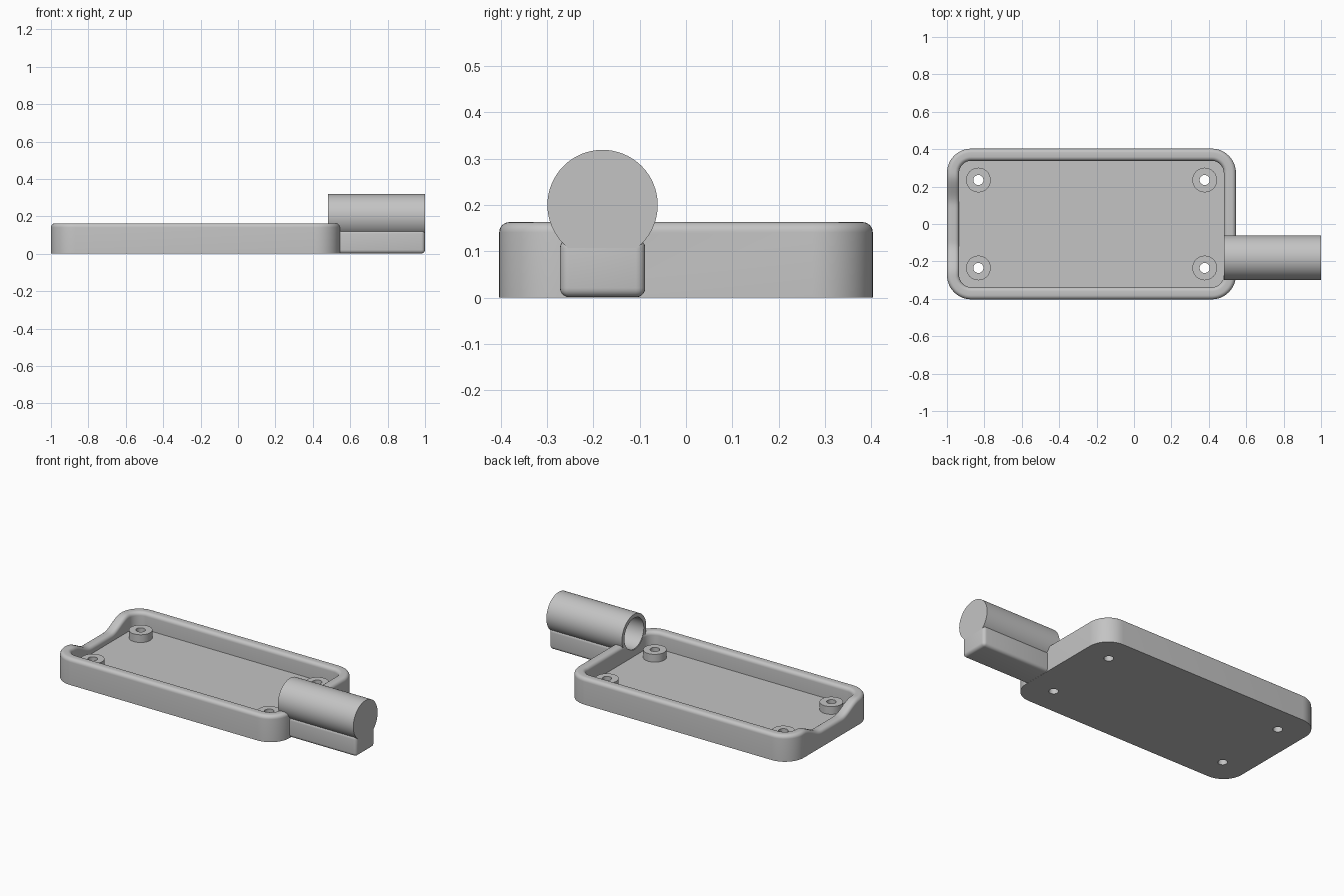
import bpy, bmesh, math
from mathutils import Matrix, Vector

cube = bpy.data.objects.get("Cube")
if cube:
    bpy.data.objects.remove(cube, do_unlink=True)

grey = bpy.data.materials.new("plain grey")
grey.use_nodes = True
grey.diffuse_color = (0.55, 0.55, 0.55, 1)
grey.node_tree.nodes["Principled BSDF"].inputs["Base Color"].default_value = (0.55, 0.55, 0.55, 1)

X0, X1, HALF_Y = -1.0, 0.545, 0.403
HEIGHT, WALL, FLOOR, CORNER, RIM = 0.163, 0.065, 0.06, 0.13, 0.022
TUBE_Y, TUBE_Z, TUBE_R, BORE_R = -0.18, 0.2, 0.119, 0.095
TUBE_X0, TUBE_X1 = 0.482, 1.0


def finish(name, bm):
    bmesh.ops.recalc_face_normals(bm, faces=bm.faces[:])
    mesh = bpy.data.meshes.new(name)
    bm.to_mesh(mesh)
    bm.free()
    obj = bpy.data.objects.new(name, mesh)
    bpy.context.collection.objects.link(obj)
    mesh.materials.append(grey)
    return obj


def smooth(obj):
    bpy.ops.object.select_all(action='DESELECT')
    obj.select_set(True)
    bpy.context.view_layer.objects.active = obj
    bpy.ops.object.shade_smooth_by_angle(angle=math.radians(35))


def loft(bm, rings, closed=False):
    """Bridge rings of equal length; cap the ends unless closed."""
    loops = [[bm.verts.new(p) for p in ring] for ring in rings]
    n = len(loops[0])
    pairs = list(zip(loops, loops[1:]))
    if closed:
        pairs.append((loops[-1], loops[0]))
    else:
        bm.faces.new(loops[0])
        bm.faces.new(loops[-1])
    for a, b in pairs:
        for i in range(n):
            j = (i + 1) % n
            bm.faces.new((a[i], a[j], b[j], b[i]))


def lathe(name, profile, matrix, closed=False, segments=48):
    """Spin (radius, height) points around z, then place with matrix."""
    turn = [2 * math.pi * i / segments for i in range(segments)]
    bm = bmesh.new()
    loft(bm, [[matrix @ Vector((r * math.cos(t), r * math.sin(t), h)) for t in turn]
              for r, h in profile], closed)
    return finish(name, bm)


def cut(obj, cutter):
    mod = obj.modifiers.new("cut", 'BOOLEAN')
    mod.operation = 'DIFFERENCE'
    mod.solver = 'EXACT'
    mod.object = cutter
    bpy.context.view_layer.objects.active = obj
    bpy.ops.object.modifier_apply(modifier=mod.name)


def outline(inset):
    """Rounded rectangle, with the straight left wall subdivided."""
    radius = CORNER - inset
    cx0, cx1, cy = X0 + CORNER, X1 - CORNER, HALF_Y - CORNER
    pts = []
    for k, (cx, y) in enumerate([(cx1, cy), (cx0, cy), (cx0, -cy), (cx1, -cy)]):
        for i in range(13):
            a = (k + i / 12) * math.pi / 2
            pts.append((cx + radius * math.cos(a), y + radius * math.sin(a)))
        if k == 1:
            pts += [(X0 + inset, cy - 2 * cy * i / 32) for i in range(1, 32)]
    return pts


def dip(x, y):
    """Depth of the soft notch in the left wall."""
    if x > X0 + WALL + 0.001:
        return 0
    t = min(1, max(0, (0.27 - abs(y)) / 0.17))
    return 0.06 * t * t * (3 - 2 * t)


# Tray: outer wall, rounded rim, inner wall, floor
profile = [(0, 0, 0)]
for i in range(7):
    a = i / 6 * math.pi / 2
    profile.append((RIM * (1 - math.cos(a)), HEIGHT - RIM * (1 - math.sin(a)), 1))
profile += [(WALL - inset, z, 1) for inset, z, _ in reversed(profile[1:])]
profile.append((WALL, FLOOR, 0))
bm = bmesh.new()
loft(bm, [[(x, y, z - follow * dip(x, y)) for x, y in outline(inset)]
          for inset, z, follow in profile])
tray = finish("tray", bm)

# Support block under the tube
bm = bmesh.new()
bmesh.ops.create_cube(bm, size=1, matrix=Matrix.Translation((0.755, TUBE_Y, 0.064))
                      @ Matrix.Diagonal((0.49, 0.184, 0.126, 1)))
bmesh.ops.bevel(bm, geom=bm.edges[:], offset=0.02, segments=5, profile=0.5, affect='EDGES')
block = finish("tube_support", bm)

# Tube, open towards the tray and closed at the far end
along_x = Matrix.Translation((0, TUBE_Y, TUBE_Z)) @ Matrix.Rotation(math.pi / 2, 4, 'Y')
tube = lathe("tube", [(TUBE_R, TUBE_X1), (TUBE_R, TUBE_X0), (BORE_R, TUBE_X0),
                      (BORE_R, TUBE_X1 - 0.06)], along_x, segments=64)
bore = lathe("bore_cutter", [(BORE_R + 0.004, TUBE_X0 - 0.1), (BORE_R + 0.004, TUBE_X1 - 0.06)],
             along_x, segments=64)
cut(tray, bore)
cut(block, bore)
bpy.data.objects.remove(bore, do_unlink=True)

# Screw bosses with holes through the floor
parts = [tray, block, tube]
for x in (-0.832, 0.378):
    for y in (-0.235, 0.235):
        place = Matrix.Translation((x, y, 0))
        drill = lathe("hole_cutter", [(0.027, -0.1), (0.027, 0.3)], place, segments=32)
        cut(tray, drill)
        bpy.data.objects.remove(drill, do_unlink=True)
        parts.append(lathe("screw_boss", [(0.066, FLOOR - 0.01), (0.066, 0.108),
                                          (0.027, 0.108), (0.027, FLOOR - 0.01)],
                           place, closed=True, segments=32))

for part in parts:
    smooth(part)
